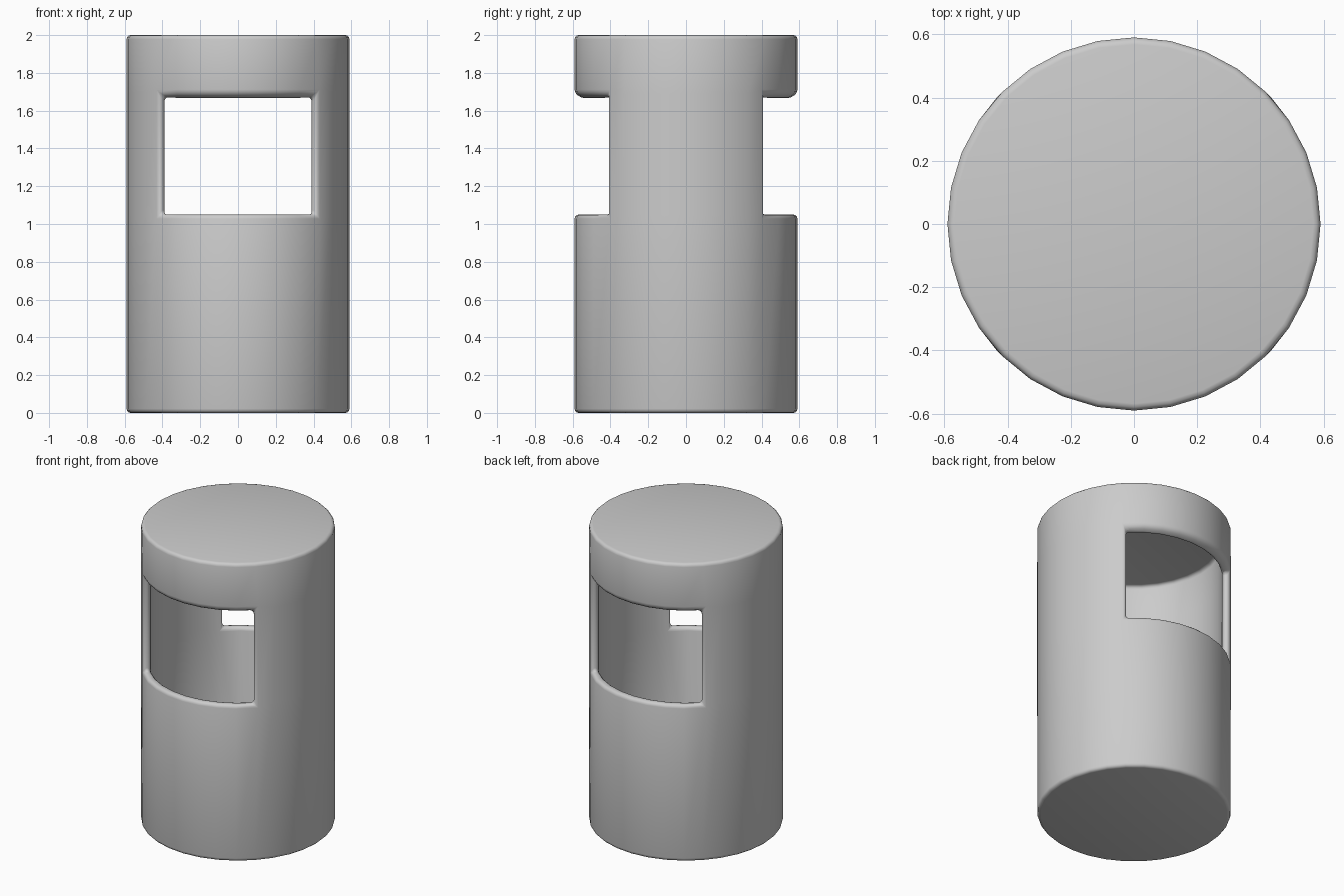
import bpy, bmesh
from math import cos, sin, pi

if "Cube" in bpy.data.objects:
    bpy.data.objects.remove(bpy.data.objects["Cube"])

SIDES = 32
# (radius, z) levels of the outer skin and the matching inner skin
OUTER = [(0.59, 0.0), (0.59, 1.05), (0.59, 1.69), (0.59, 2.0)]
INNER = [(0.535, 0.08), (0.535, 1.05), (0.535, 1.66), (0.535, 1.91)]

bm = bmesh.new()


def ring(r, z):
    return [bm.verts.new((r * cos(2 * pi * i / SIDES), r * sin(2 * pi * i / SIDES), z))
            for i in range(SIDES)]


def is_window(i):
    # front and back quarters of the cylinder are open
    return 4 <= i % SIDES < 12 or 20 <= i % SIDES < 28


outer = [ring(*p) for p in OUTER]
inner = [ring(*p) for p in INNER]

# walls, skipping the window faces and closing the window rims
for i in range(SIDES):
    j = (i + 1) % SIDES
    for k in range(3):
        if k == 1 and is_window(i):
            continue
        for s in (outer, inner):
            bm.faces.new((s[k][i], s[k][j], s[k + 1][j], s[k + 1][i]))
    if is_window(i):
        for k in (1, 2):
            bm.faces.new((outer[k][i], outer[k][j], inner[k][j], inner[k][i]))
    if is_window(i) != is_window(i - 1):
        bm.faces.new((outer[1][i], outer[2][i], inner[2][i], inner[1][i]))

# top and bottom caps, inside and outside
for s in (outer, inner):
    bm.faces.new(s[0])
    bm.faces.new(s[3])

bmesh.ops.recalc_face_normals(bm, faces=bm.faces[:])
for f in bm.faces:
    f.smooth = True
mesh = bpy.data.meshes.new("lantern_housing")
bm.to_mesh(mesh)
bm.free()
housing = bpy.data.objects.new("lantern_housing", mesh)
bpy.context.collection.objects.link(housing)

# soft rounded edges
bevel = housing.modifiers.new("rounded_edges", 'BEVEL')
bevel.width = 0.022
bevel.segments = 3
bevel.limit_method = 'ANGLE'
bevel.angle_limit = 0.7
